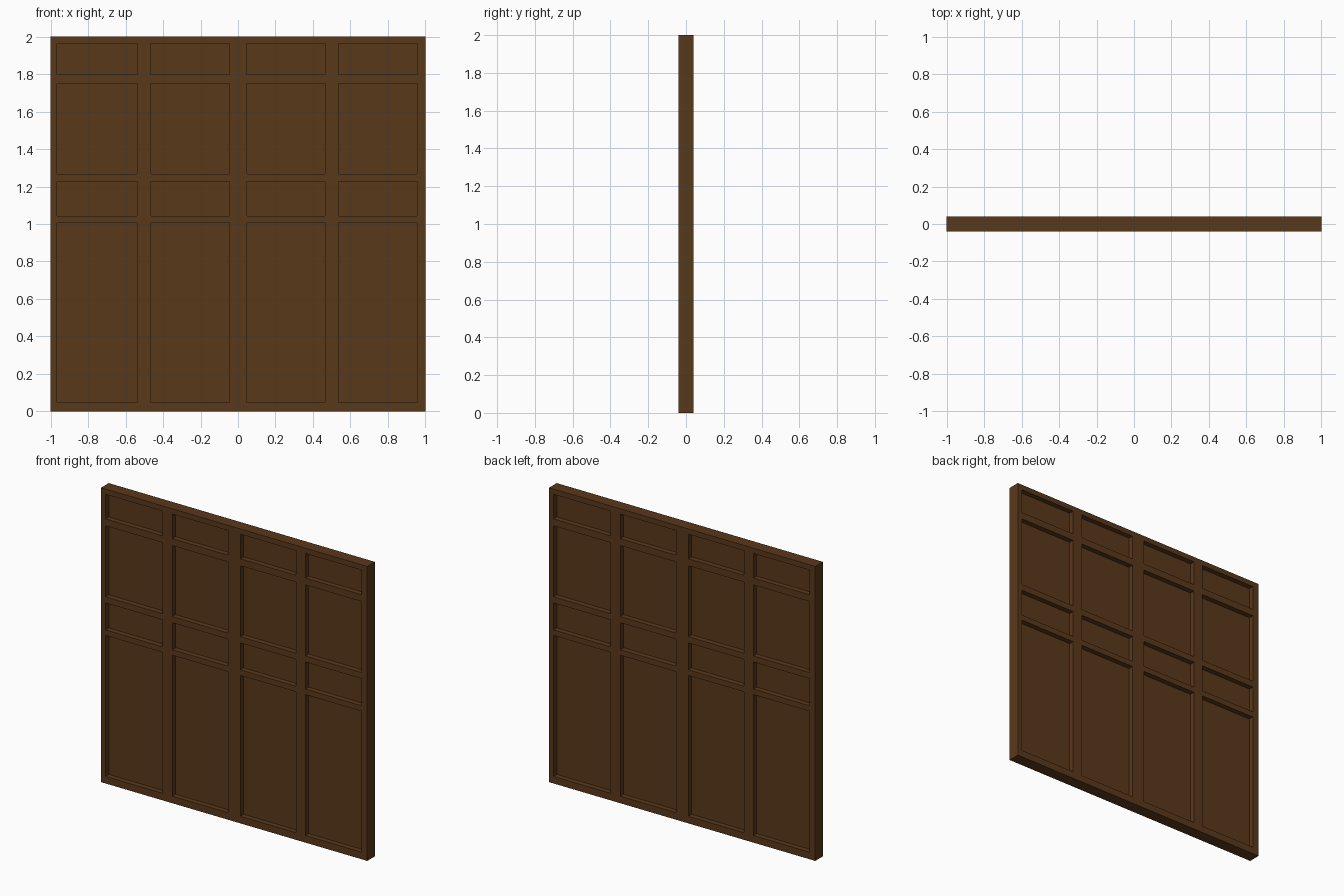
import bpy, bmesh
from math import pi
from mathutils import Matrix, Vector

if "Cube" in bpy.data.objects:
    bpy.data.objects.remove(bpy.data.objects["Cube"])

W, H, T = 2.0, 2.0, 0.082      # slab width, height, thickness
DEPTH = 0.035                  # recess depth on each face
COLS = [(-0.967, -0.54), (-0.465, -0.045), (0.047, 0.465), (0.535, 0.955)]
ROWS = [(0.048, 1.005), (1.043, 1.226), (1.268, 1.75), (1.797, 1.964)]


def add_box(bm, lo, hi):
    lo, hi = Vector(lo), Vector(hi)
    m = Matrix.Translation((lo + hi) / 2) @ Matrix.Diagonal((*(hi - lo), 1))
    return bmesh.ops.create_cube(bm, size=1, matrix=m)["verts"]


def finish(bm, name):
    mesh = bpy.data.meshes.new(name)
    bm.to_mesh(mesh)
    bm.free()
    obj = bpy.data.objects.new(name, mesh)
    bpy.context.collection.objects.link(obj)
    return obj


# Solid slab
bm = bmesh.new()
add_box(bm, (-W / 2, -T / 2, 0), (W / 2, T / 2, H))
panel = finish(bm, "panelled_wall")

wood = bpy.data.materials.new("dark_wood")
wood.diffuse_color = (0.102, 0.040, 0.011, 1)
wood.use_nodes = True
wood.node_tree.nodes["Principled BSDF"].inputs["Base Color"].default_value = wood.diffuse_color
panel.data.materials.append(wood)

# Recess cutters on the front, repeated on the back by a half turn
bm = bmesh.new()
half_turn = Matrix.Rotation(pi, 3, "Z")
for turned in (False, True):
    for x0, x1 in COLS:
        for z0, z1 in ROWS:
            verts = add_box(bm, (x0, -T, z0), (x1, -T / 2 + DEPTH, z1))
            if turned:
                bmesh.ops.rotate(bm, verts=verts, cent=(0, 0, 0), matrix=half_turn)
cutter = finish(bm, "recess_cutter")
cutter.hide_render = True
cutter.data.materials.append(wood)

# Carve the recesses, then drop the cutter
cut = panel.modifiers.new("recesses", "BOOLEAN")
cut.operation = "DIFFERENCE"
cut.solver = "EXACT"
cut.object = cutter
bpy.context.view_layer.objects.active = panel
bpy.ops.object.modifier_apply(modifier=cut.name)
bpy.data.objects.remove(cutter)
